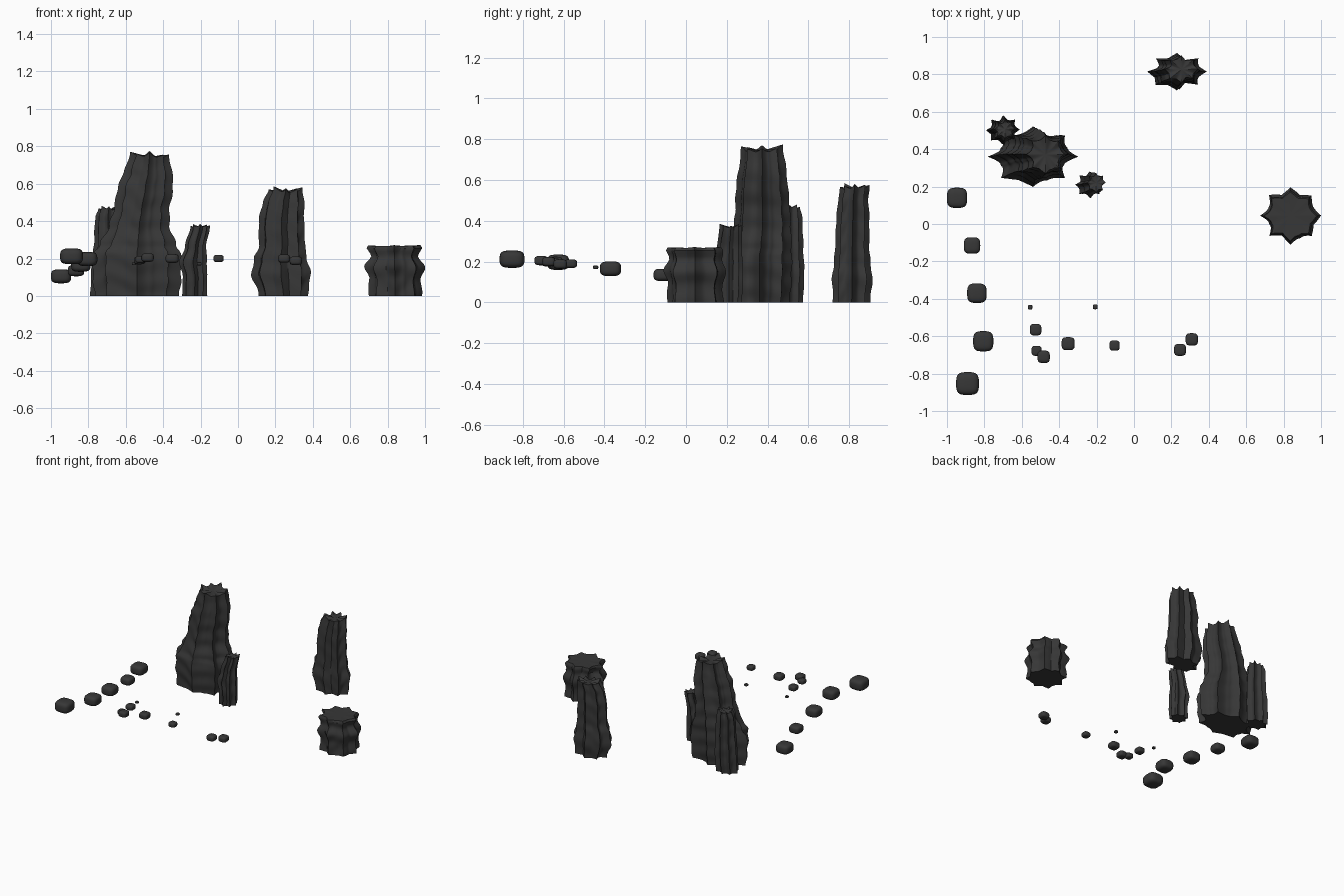
import bpy, bmesh, math, random

rock = bpy.data.materials.new("dark charcoal rock")
rock.diffuse_color = (0.038, 0.038, 0.038, 1)
SEGS = 96


def finish(bm, name, angle):
    bmesh.ops.recalc_face_normals(bm, faces=bm.faces)
    me = bpy.data.meshes.new(name)
    bm.to_mesh(me)
    bm.free()
    me.materials.append(rock)
    ob = bpy.data.objects.new(name, me)
    bpy.context.collection.objects.link(ob)
    bpy.ops.object.select_all(action='DESELECT')
    ob.select_set(True)
    bpy.context.view_layer.objects.active = ob
    bpy.ops.object.shade_smooth_by_angle(angle=math.radians(angle))
    return ob


def sample(rings, z):
    for a, b in zip(rings, rings[1:]):
        if z <= b[0]:
            t = (z - a[0]) / (b[0] - a[0])
            t = t * t * (3 - 2 * t)
            return [p + (q - p) * t for p, q in zip(a[1:], b[1:])]
    return rings[-1][1:]


def pillar(name, rings, seed, fold=0.2, rim=0.02, ridges=8):
    """Fluted rock column; each ring is z, x min, x max, y min, y max."""
    rnd = random.Random(seed)
    depth = [fold * rnd.uniform(0.7, 1.3) for _ in range(ridges)]
    lift = [rim * rnd.uniform(-0.3, 1) for _ in range(ridges)]
    phase = [rnd.uniform(0, 6.28) for _ in range(ridges)]
    height = rings[-1][0]
    levels = max(8, int(height / 0.014))
    bm = bmesh.new()
    loops = []
    for k in range(levels + 1):
        z = height * k / levels
        x0, x1, y0, y1 = sample(rings, z)
        loop = []
        for i in range(SEGS):
            u = i / SEGS * ridges
            j, f = int(u) % ridges, u % 1
            a = 2 * math.pi * i / SEGS
            r = 1 - depth[j] * math.sin(math.pi * f) ** 0.8
            # small secondary flute and uneven weathering
            r += 0.035 * abs(math.sin(2 * math.pi * f)) * math.sin(phase[j])
            m = (phase[j] * (1 - f) + phase[(j + 1) % ridges] * f)
            r += 0.02 * math.sin(z * 55 + m) - 0.01
            up = lift[j] * (1 - f) + lift[(j + 1) % ridges] * f
            up -= rim * 0.8 * math.sin(math.pi * f)
            loop.append(bm.verts.new(((x0 + x1) / 2 + (x1 - x0) / 2 * r * math.cos(a),
                                      (y0 + y1) / 2 + (y1 - y0) / 2 * r * math.sin(a),
                                      z + up * (z / height) ** 6)))
        loops.append(loop)
    for lo, hi in zip(loops, loops[1:]):
        for i in range(SEGS):
            n = (i + 1) % SEGS
            bm.faces.new((lo[i], lo[n], hi[n], hi[i]))
    # flat base and slightly sunken top
    for loop, z in ((loops[0], 0), (loops[-1], height - rim * 0.6)):
        c = bm.verts.new((sum(v.co.x for v in loop) / SEGS,
                          sum(v.co.y for v in loop) / SEGS, z))
        for i in range(SEGS):
            bm.faces.new((loop[i], loop[(i + 1) % SEGS], c))
    return finish(bm, name, 40)


def boulder(name, x, y, z, w, h):
    """Rounded cube, flattened."""
    bm = bmesh.new()
    bmesh.ops.create_cube(bm, size=2)
    bmesh.ops.subdivide_edges(bm, edges=bm.edges[:], cuts=7, use_grid_fill=True)
    for v in bm.verts:
        n = sum(abs(c) ** 3.4 for c in v.co) ** (1 / 3.4)
        v.co = v.co / n
        v.co.x, v.co.y, v.co.z = x + v.co.x * w / 2, y + v.co.y * w / 2, z + v.co.z * h / 2
    return finish(bm, name, 60)


# large rock formations
pillar("main_rock_tower", [
    (0, -0.77, -0.31, 0.21, 0.51), (0.14, -0.78, -0.30, 0.20, 0.52),
    (0.23, -0.78, -0.30, 0.20, 0.52), (0.27, -0.74, -0.33, 0.215, 0.52),
    (0.38, -0.69, -0.365, 0.235, 0.515), (0.46, -0.665, -0.365, 0.24, 0.51),
    (0.58, -0.645, -0.345, 0.245, 0.50), (0.66, -0.61, -0.35, 0.26, 0.49),
    (0.755, -0.575, -0.37, 0.27, 0.475)], 3, 0.22, 0.02)
pillar("tall_back_pillar", [
    (0, 0.11, 0.375, 0.72, 0.905), (0.12, 0.07, 0.39, 0.715, 0.915),
    (0.20, 0.085, 0.37, 0.725, 0.905), (0.26, 0.11, 0.36, 0.73, 0.90),
    (0.40, 0.11, 0.355, 0.735, 0.90), (0.50, 0.13, 0.355, 0.745, 0.895),
    (0.57, 0.165, 0.345, 0.755, 0.90)], 8, 0.26, 0.02)
pillar("low_rock_stump", [
    (0, 0.695, 0.985, -0.095, 0.185), (0.09, 0.70, 0.98, -0.09, 0.18),
    (0.155, 0.675, 1.0, -0.11, 0.20), (0.215, 0.71, 0.965, -0.085, 0.175),
    (0.232, 0.70, 0.97, -0.09, 0.18), (0.25, 0.685, 0.985, -0.10, 0.185),
    (0.268, 0.695, 0.975, -0.09, 0.175)], 5, 0.18, 0.004)
pillar("left_side_rock", [
    (0, -0.79, -0.62, 0.425, 0.575), (0.15, -0.785, -0.61, 0.43, 0.58),
    (0.30, -0.77, -0.615, 0.43, 0.575), (0.42, -0.765, -0.625, 0.44, 0.57),
    (0.47, -0.745, -0.635, 0.455, 0.56)], 11, 0.26, 0.015)
pillar("right_side_rock", [
    (0, -0.30, -0.165, 0.145, 0.275), (0.10, -0.295, -0.165, 0.14, 0.28),
    (0.18, -0.315, -0.165, 0.14, 0.28), (0.26, -0.285, -0.17, 0.15, 0.275),
    (0.375, -0.255, -0.15, 0.165, 0.275)], 14, 0.26, 0.012)

# curved row of floating boulders: x, y, z, width, height
row = [(-0.946, 0.14, 0.105, 0.108, 0.075), (-0.866, -0.115, 0.135, 0.088, 0.06),
       (-0.84, -0.37, 0.165, 0.104, 0.072), (-0.806, -0.627, 0.197, 0.108, 0.075),
       (-0.89, -0.853, 0.212, 0.122, 0.085)]
# small scattered stones
small = [(-0.555, -0.445, 0.172, 0.024, 0.016), (-0.207, -0.443, 0.172, 0.026, 0.018),
         (-0.526, -0.565, 0.19, 0.062, 0.042), (-0.521, -0.678, 0.195, 0.054, 0.038),
         (-0.483, -0.71, 0.205, 0.066, 0.046), (-0.352, -0.64, 0.20, 0.07, 0.048),
         (-0.104, -0.65, 0.20, 0.055, 0.038), (0.246, -0.673, 0.20, 0.064, 0.045),
         (0.309, -0.617, 0.188, 0.066, 0.046)]
for i, b in enumerate(row):
    boulder(f"boulder_{i + 1}", *b)
for i, b in enumerate(small):
    boulder(f"small_stone_{i + 1}", *b)
